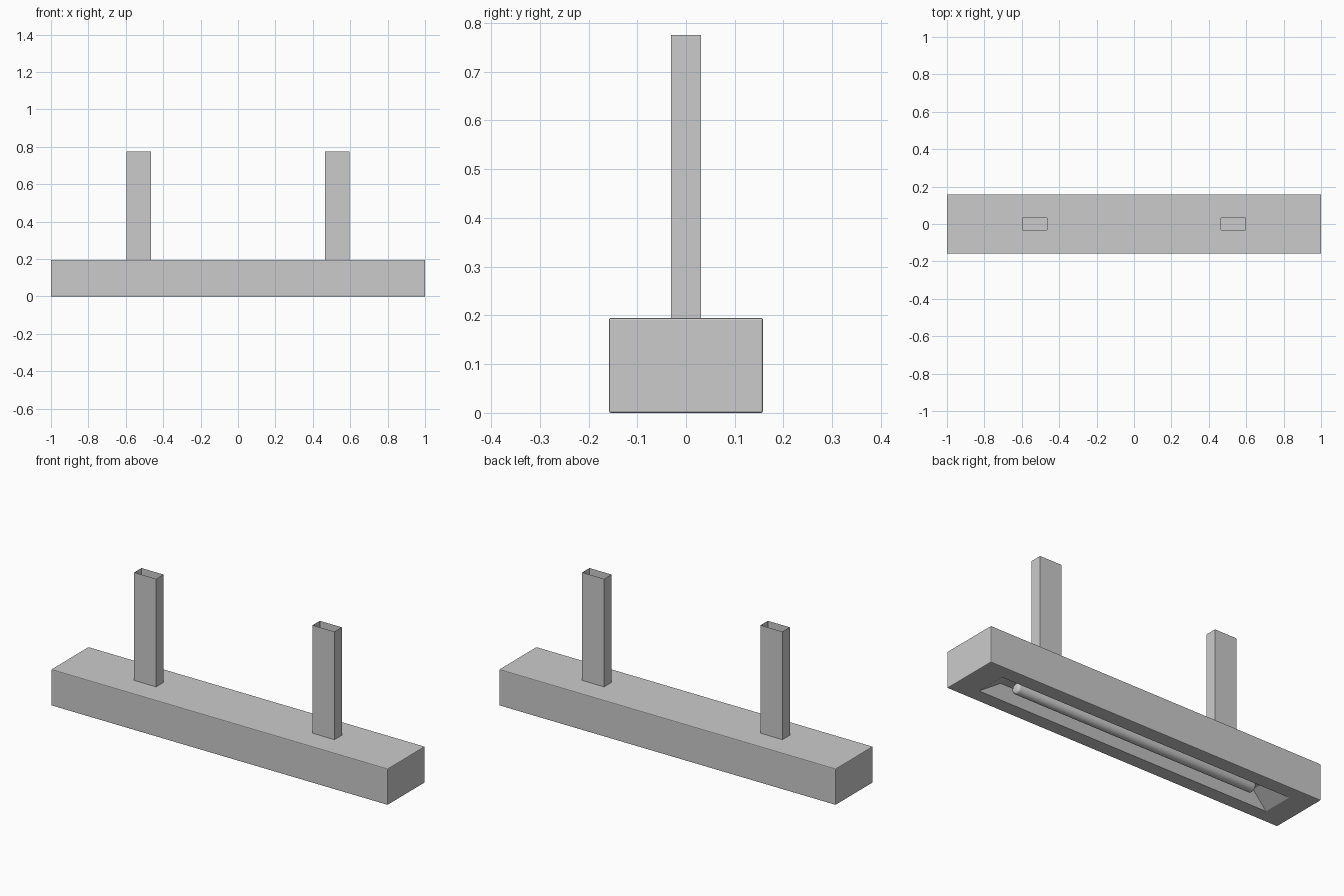
import bpy, bmesh, math
from mathutils import Vector, Matrix

if "Cube" in bpy.data.objects:
    bpy.data.objects.remove(bpy.data.objects["Cube"])

L, W, H = 1.0, 0.158, 0.195           # half length, half width, height
POST_X, POST_W, POST_Y, POST_TOP = 0.53, 0.065, 0.031, 0.775
OPEN_X, OPEN_Y = 0.87, 0.083          # half size of lamp opening
DEPTH = 0.065


def finish(bm, name):
    bmesh.ops.recalc_face_normals(bm, faces=bm.faces)
    me = bpy.data.meshes.new(name)
    bm.to_mesh(me)
    bm.free()
    ob = bpy.data.objects.new(name, me)
    bpy.context.collection.objects.link(ob)
    return ob


# Housing: a lightly rounded box, cut where the posts and opening lie
bm = bmesh.new()
bmesh.ops.create_cube(bm, size=1, matrix=Matrix.Translation((0, 0, H / 2))
                      @ Matrix.Diagonal((2 * L, 2 * W, H, 1)))
bmesh.ops.bevel(bm, geom=bm.edges[:], offset=0.004, segments=2, profile=0.5, affect='EDGES')
cuts = [(0, s * v) for s in (-1, 1) for v in (POST_X - POST_W, POST_X + POST_W, OPEN_X)]
cuts += [(1, s * v) for s in (-1, 1) for v in (POST_Y, OPEN_Y)]
for axis, v in cuts:
    n = Vector((0, 0, 0))
    n[axis] = 1
    bmesh.ops.bisect_plane(bm, geom=bm.verts[:] + bm.edges[:] + bm.faces[:],
                           plane_co=n * v, plane_no=n)

# Sloped reflector recess underneath
floor = []
for f in bm.faces:
    c = f.calc_center_median()
    if c.z < 1e-4 and abs(c.x) < OPEN_X and abs(c.y) < OPEN_Y:
        floor.append(f)
ret = bmesh.ops.extrude_face_region(bm, geom=floor)
for v in [g for g in ret['geom'] if isinstance(g, bmesh.types.BMVert)]:
    v.co = (v.co.x * 0.88, v.co.y * 0.62, DEPTH)
old = [f for f in floor if f.is_valid]
if old:
    bmesh.ops.delete(bm, geom=old, context='FACES')

# Holes in the top where the hollow posts stand
holes = []
for f in bm.faces:
    c = f.calc_center_median()
    if c.z > H - 1e-4 and abs(abs(c.x) - POST_X) < POST_W and abs(c.y) < POST_Y:
        holes.append(f)
bmesh.ops.delete(bm, geom=holes, context='FACES')
finish(bm, "housing")

# Hollow posts, open at the top
for side, sx in (("left", -1), ("right", 1)):
    bm = bmesh.new()
    bmesh.ops.create_cube(bm, size=1, matrix=Matrix.Translation((sx * POST_X, 0, (H + POST_TOP) / 2))
                          @ Matrix.Diagonal((2 * POST_W, 2 * POST_Y, POST_TOP - H, 1)))
    bmesh.ops.recalc_face_normals(bm, faces=bm.faces)
    bmesh.ops.delete(bm, geom=[f for f in bm.faces if abs(f.normal.z) > 0.9], context='FACES')
    finish(bm, side + "_post")

# Lamp tube with rounded ends
bm = bmesh.new()
bmesh.ops.create_cone(bm, cap_ends=True, segments=24, radius1=0.028, radius2=0.028, depth=1.44,
                      matrix=Matrix.Translation((0, 0, 0.035)) @ Matrix.Rotation(math.pi / 2, 4, 'Y'))
rims = [e for e in bm.edges if abs(e.verts[0].co.x - e.verts[1].co.x) < 1e-4]
bmesh.ops.bevel(bm, geom=rims, offset=0.014, segments=4, profile=0.5, affect='EDGES')
tube = finish(bm, "lamp_tube")
bpy.context.view_layer.objects.active = tube
tube.select_set(True)
bpy.ops.object.shade_smooth_by_angle(angle=math.radians(40))
